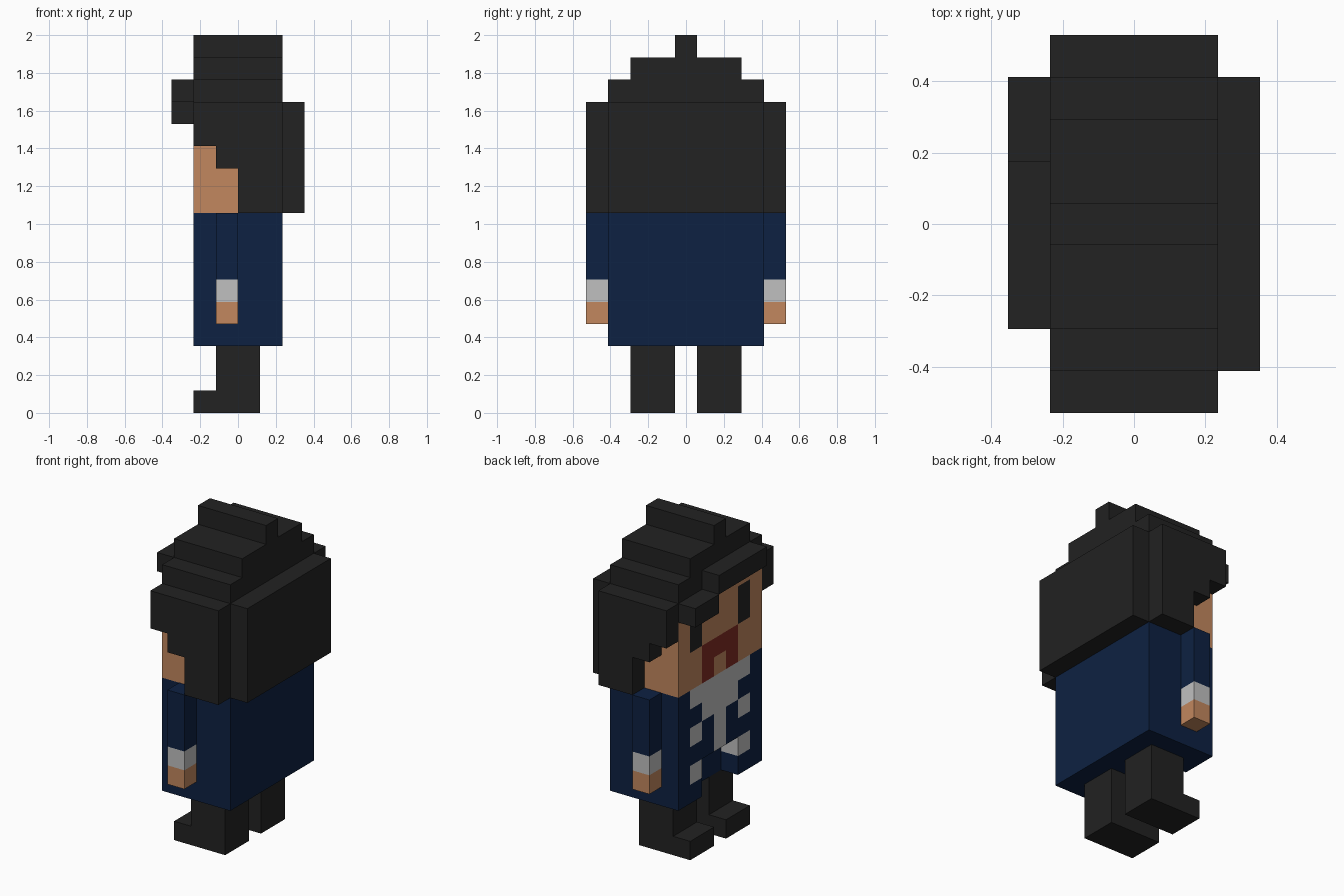
import bpy
import bmesh

cube = bpy.data.objects.get("Cube")
if cube:
    bpy.data.objects.remove(cube, do_unlink=True)

U = 2 / 17  # one block; all sizes below are in blocks


def material(name, rgb):
    """Flat material from 0-255 sRGB values."""
    lin = [((c / 255 + 0.055) / 1.055) ** 2.4 if c > 10 else c / 255 / 12.92 for c in rgb]
    m = bpy.data.materials.new(name)
    m.use_nodes = True
    m.diffuse_color = (*lin, 1)
    bsdf = m.node_tree.nodes["Principled BSDF"]
    bsdf.inputs["Base Color"].default_value = (*lin, 1)
    bsdf.inputs["Roughness"].default_value = 0.9
    return m


BLACK = material("soft black", (34, 34, 34))
SKIN = material("skin tan", (194, 135, 94))
NAVY = material("navy blue", (13, 33, 66))
GREY = material("light grey", (192, 192, 192))
RED = material("dark red", (128, 43, 36))


def finish(name, bm, mats):
    bmesh.ops.recalc_face_normals(bm, faces=bm.faces)
    mesh = bpy.data.meshes.new(name)
    bm.to_mesh(mesh)
    bm.free()
    for m in mats:
        mesh.materials.append(m)
    ob = bpy.data.objects.new(name, mesh)
    bpy.context.collection.objects.link(ob)
    return ob


def prism(name, mat, axis, outline, a, b):
    """Extrude an outline (yz for axis x, xz for axis y) from a to b."""
    def place(p, d):
        return (d * U, p[0] * U, p[1] * U) if axis == "x" else (p[0] * U, d * U, p[1] * U)
    bm = bmesh.new()
    face = bm.faces.new([bm.verts.new(place(p, a)) for p in outline])
    new = bmesh.ops.extrude_face_region(bm, geom=[face])["geom"]
    shift = (b - a) * U
    bmesh.ops.translate(bm, verts=[v for v in new if isinstance(v, bmesh.types.BMVert)],
                        vec=(shift, 0, 0) if axis == "x" else (0, shift, 0))
    return finish(name, bm, [mat])


def box(name, mat, x, y, z):
    outline = [(x[0], z[0]), (x[1], z[0]), (x[1], z[1]), (x[0], z[1])]
    return prism(name, mat, "y", outline, *y)


def block_panel(name, rows, z_top, x_front, x_back, colours):
    """One-block-thick slab drawn as rows of letters; a dot leaves a hole."""
    keys = list(colours)
    cells = {(k, r): c for r, row in enumerate(rows) for k, c in enumerate(row) if c != "."}
    bm = bmesh.new()
    verts = {}

    def vert(x, k, r):
        if (x, k, r) not in verts:
            verts[x, k, r] = bm.verts.new((x * U, (3.5 - k) * U, (z_top - r) * U))
        return verts[x, k, r]

    for (k, r), c in cells.items():
        corners = [(k, r), (k + 1, r), (k + 1, r + 1), (k, r + 1)]
        faces = [[vert(x, *p) for p in corners] for x in (x_front, x_back)]
        # side walls only where there is no neighbour
        for i, (dk, dr) in enumerate([(0, -1), (1, 0), (0, 1), (-1, 0)]):
            if (k + dk, r + dr) not in cells:
                p, q = corners[i], corners[(i + 1) % 4]
                faces.append([vert(x_front, *p), vert(x_front, *q),
                              vert(x_back, *q), vert(x_back, *p)])
        for f in faces:
            bm.faces.new(f).material_index = keys.index(c)
    return finish(name, bm, colours.values())


# Torso, with an open hem and chequered shirt front
box("torso", NAVY, (-1, 2), (-3.5, 3.5), (3, 9))
block_panel("shirt_front", ["NGGGGGN",
                            "NNGGGNN",
                            "NGNGNGN",
                            "NNNGNNN",
                            "NG...GN",
                            "NN...NN"], 9, -2, -1, {"N": NAVY, "G": GREY})

# Head and face
box("head", SKIN, (-1, 2), (-3.5, 3.5), (9, 14))
block_panel("face", ["SSSSSSS",
                     "SBSSSBS",
                     "SBSSSBS",
                     "SSRRRSS",
                     "SSRSRSS"], 14, -2, -1, {"S": SKIN, "B": BLACK, "R": RED})

# Stepped hair on top, fringe and back
half = [(3.5, 14), (3.5, 15), (2.5, 15), (2.5, 16), (0.5, 16), (0.5, 17)]
prism("hair_top", BLACK, "x", half + [(-y, z) for y, z in reversed(half)], -2, 2)
box("fringe", BLACK, (-3, -2), (-2.5, 1.5), (14, 15))
box("fringe_lock", BLACK, (-3, -2), (1.5, 3.5), (13, 14))
box("hair_back", BLACK, (2, 3), (-3.5, 3.5), (9, 14))

# Paired parts: the figure faces -x, so its left is -y
side_hair = [(0, 9), (2, 9), (2, 14), (-2, 14), (-2, 12), (-1, 12), (-1, 11), (0, 11)]
leg = [(-2, 0), (1, 0), (1, 3), (-1, 3), (-1, 1), (-2, 1)]
for side, s in (("left", -1), ("right", 1)):
    prism(f"{side}_side_hair", BLACK, "y", side_hair, 3.5 * s, 4.5 * s)
    prism(f"{side}_leg", BLACK, "y", leg, 0.5 * s, 2.5 * s)
    for part, mat, z in (("hand", SKIN, (4, 5)), ("cuff", GREY, (5, 6)), ("sleeve", NAVY, (6, 9))):
        box(f"{side}_{part}", mat, (-1, 0), (3.5 * s, 4.5 * s), z)
